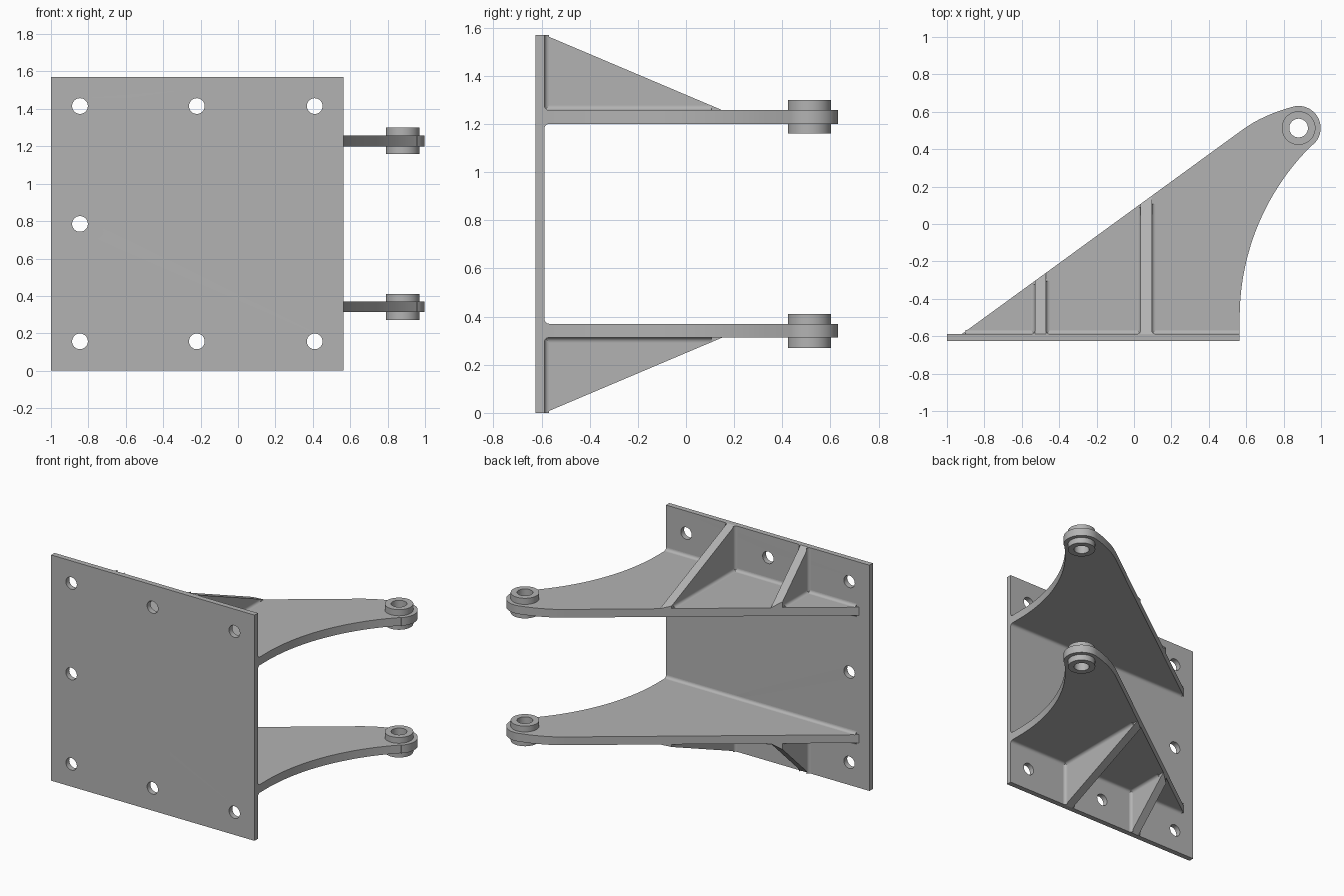
import bpy, bmesh
from math import sin, cos, pi, radians, sqrt
from mathutils import Vector, Matrix

if "Cube" in bpy.data.objects:
    bpy.data.objects.remove(bpy.data.objects["Cube"], do_unlink=True)

grey = bpy.data.materials.new("machined grey")
grey.use_nodes = True
grey.diffuse_color = (0.45, 0.45, 0.45, 1)
grey.node_tree.nodes["Principled BSDF"].inputs["Base Color"].default_value = (0.45, 0.45, 0.45, 1)

MID = 0.785                      # mirror height between the two arms
ARM_IN, ARM_OUT = 0.415, 0.472   # arm faces, measured from MID
PLATE_Y, EDGE_X = -0.588, 0.565
PIN = (0.88, 0.513)
R = 0.02                         # weld fillet radius


def finish(name, mesh):
    bm = bmesh.new()
    bm.from_mesh(mesh)
    bmesh.ops.remove_doubles(bm, verts=bm.verts, dist=0.0001)
    bmesh.ops.recalc_face_normals(bm, faces=bm.faces)
    bm.to_mesh(mesh)
    bm.free()
    mesh.materials.clear()
    mesh.materials.append(grey)
    ob = bpy.data.objects.new(name, mesh)
    bpy.context.collection.objects.link(ob)
    bpy.ops.object.select_all(action='DESELECT')
    ob.select_set(True)
    bpy.context.view_layer.objects.active = ob
    bpy.ops.object.shade_smooth_by_angle(angle=radians(30))
    return ob


def circle(x, y, r, n=48):
    return [(x + r * cos(2 * pi * i / n), y + r * sin(2 * pi * i / n)) for i in range(n)]


def slab(name, loops, depth, matrix):
    """Extruded outline; every loop after the first is a hole."""
    cu = bpy.data.curves.new(name, 'CURVE')
    cu.dimensions, cu.fill_mode, cu.extrude = '2D', 'BOTH', depth / 2
    for loop in loops:
        sp = cu.splines.new('POLY')
        sp.points.add(len(loop) - 1)
        for p, (x, y) in zip(sp.points, loop):
            p.co = (x, y, 0, 1)
        sp.use_cyclic_u = True
    tmp = bpy.data.objects.new(name + " outline", cu)
    bpy.context.collection.objects.link(tmp)
    dg = bpy.context.evaluated_depsgraph_get()
    mesh = bpy.data.meshes.new_from_object(tmp.evaluated_get(dg))
    bpy.data.objects.remove(tmp, do_unlink=True)
    mesh.transform(matrix)
    return finish(name, mesh)


def loft(name, a, b):
    """Solid between two matching end outlines."""
    n = len(a)
    faces = [list(range(n)), list(range(n, 2 * n))]
    faces += [[i, (i + 1) % n, n + (i + 1) % n, n + i] for i in range(n)]
    mesh = bpy.data.meshes.new(name)
    mesh.from_pydata([tuple(p) for p in a + b], [], faces)
    return finish(name, mesh)


def fillet(name, start, end, u, v):
    """Concave quarter-round strip in the corner between directions u and v."""
    u, v = Vector(u), Vector(v)
    sec = [Vector((0, 0, 0))]
    for i in range(7):
        t = i * pi / 12
        sec.append(R * (u * (1 - sin(t)) + v * (1 - cos(t))))
    loft(name, [Vector(start) + p for p in sec], [Vector(end) + p for p in sec])


# Mounting plate with bolt holes
bolts = [(x, z) for x in (-0.845, -0.22, 0.41) for z in (0.157, 1.415)] + [(-0.845, MID)]
outline = [(-1, 0), (EDGE_X, 0), (EDGE_X, 2 * MID), (-1, 2 * MID)]
slab("mounting_plate", [outline] + [circle(x, z, 0.042) for x, z in bolts], 0.037,
     Matrix.Translation((0, -0.6065, 0)) @ Matrix.Rotation(pi / 2, 4, 'X'))

# Arm outline: concave edge, rounded lug, blend, straight diagonal
SLOPE = 0.728
diagonal = lambda x: PLATE_Y + SLOPE * (x + 0.92)
arm = [(-0.92, PLATE_Y), (EDGE_X, PLATE_Y)]
big = 1.292
for i in range(25):
    y = -0.5 + 0.925 * i / 24
    arm.append((EDGE_X + big - sqrt(big ** 2 - (y + 0.5) ** 2), y))
for i in range(25):
    t = radians(-48 + 153 * i / 24)
    arm.append((PIN[0] + 0.118 * cos(t), PIN[1] + 0.118 * sin(t)))
p0, p1, p2 = Vector(arm[-1]), Vector((0.69, 0.584)), Vector((0.58, diagonal(0.58)))
for i in range(1, 9):
    t = i / 8
    arm.append(tuple(p0 * (1 - t) ** 2 + p1 * 2 * t * (1 - t) + p2 * t * t))

for side, s in (("upper", 1), ("lower", -1)):
    z = lambda h: MID + s * h
    at = lambda h: Matrix.Translation((0, 0, z(h)))
    slab(side + "_arm", [arm, circle(*PIN, 0.085)], ARM_OUT - ARM_IN, at((ARM_IN + ARM_OUT) / 2))
    slab(side + "_bushing", [circle(*PIN, 0.09), circle(*PIN, 0.05)], 0.14, at(0.4445))

    # Fillets where the arm meets the plate
    for face, h, d in (("outer", ARM_OUT, s), ("inner", ARM_IN, -s)):
        fillet(f"{side}_{face}_arm_fillet", (-0.9, PLATE_Y, z(h)), (EDGE_X, PLATE_Y, z(h)),
               (0, 1, 0), (0, 0, d))

    # Triangular ribs, trimmed along the arm's diagonal edge
    for label, x0, x1 in (("long", 0.035, 0.095), ("short", -0.53, -0.47)):
        tip = diagonal(x1)
        ends = []
        for x in (x0, x1):
            y = diagonal(x)
            h = ARM_OUT + (MID - ARM_OUT) * (tip - y) / (tip - PLATE_Y)
            ends.append([(x, PLATE_Y, z(ARM_OUT)), (x, PLATE_Y, z(MID)),
                         (x, y, z(h)), (x, y, z(ARM_OUT - 0.001))])
        loft(f"{side}_{label}_rib", *ends)
        for hand, x, d in (("right", x0, -1), ("left", x1, 1)):
            stop = diagonal(x) - (0.02 if d < 0 else 0.045)
            fillet(f"{side}_{label}_rib_{hand}_foot_fillet", (x, PLATE_Y, z(ARM_OUT)),
                   (x, stop, z(ARM_OUT)), (d, 0, 0), (0, 0, s))
            fillet(f"{side}_{label}_rib_{hand}_back_fillet", (x, PLATE_Y, z(ARM_OUT)),
                   (x, PLATE_Y, z(MID)), (d, 0, 0), (0, 1, 0))
